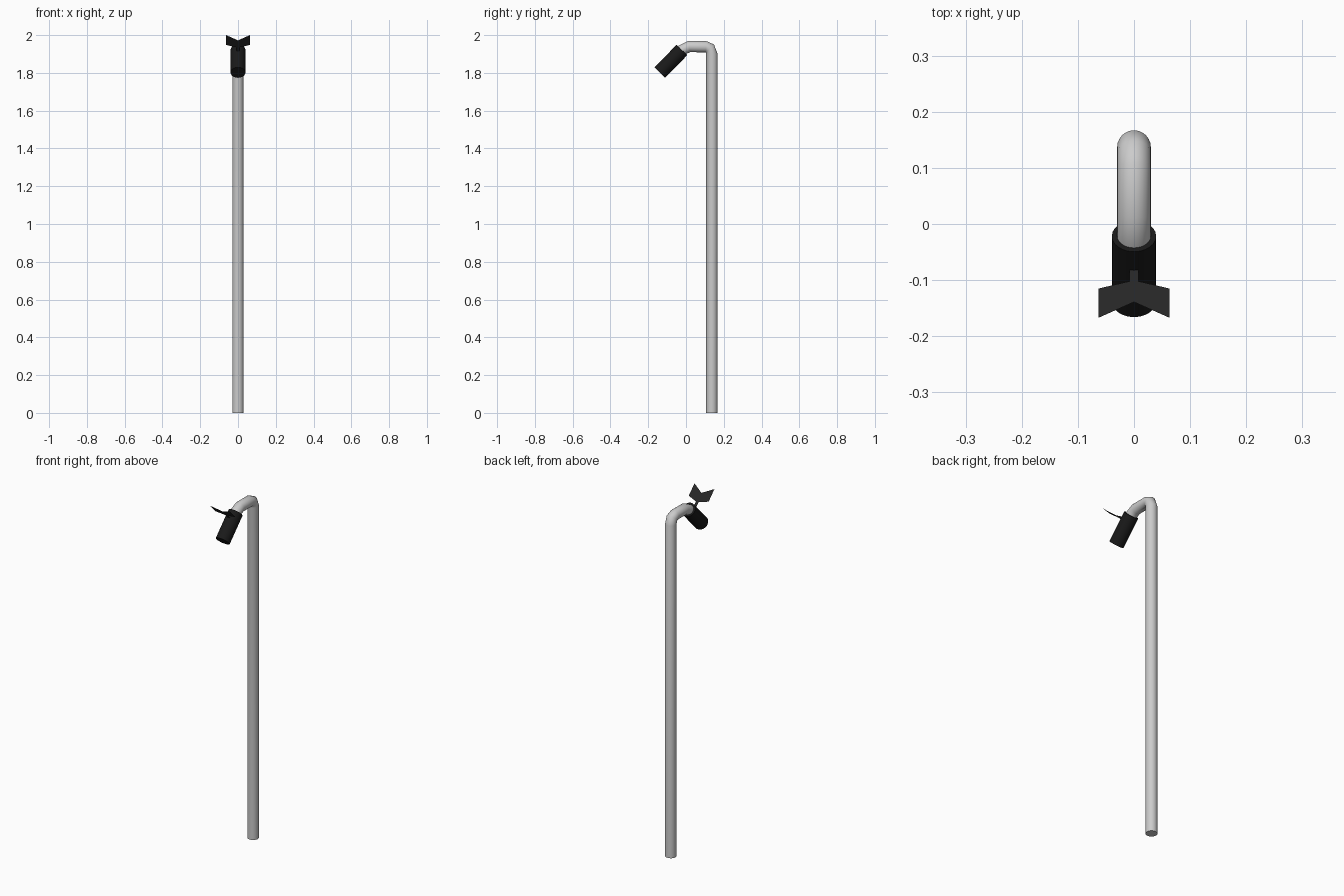
import bpy, bmesh, math
from mathutils import Vector

if "Cube" in bpy.data.objects:
    bpy.data.objects.remove(bpy.data.objects["Cube"])


def material(name, c):
    m = bpy.data.materials.new(name)
    m.diffuse_color = (c, c, c, 1)
    m.use_nodes = True
    m.node_tree.nodes["Principled BSDF"].inputs["Base Color"].default_value = m.diffuse_color
    return m


def finish(name, bm, mat=None, smooth=True):
    bmesh.ops.recalc_face_normals(bm, faces=bm.faces)
    me = bpy.data.meshes.new(name)
    bm.to_mesh(me)
    bm.free()
    ob = bpy.data.objects.new(name, me)
    bpy.context.collection.objects.link(ob)
    if mat:
        me.materials.append(mat)
    if smooth:
        bpy.ops.object.select_all(action='DESELECT')
        ob.select_set(True)
        bpy.context.view_layer.objects.active = ob
        bpy.ops.object.shade_smooth_by_angle(angle=math.radians(50))
    return ob


def tube(name, stations, radius, sides, mat=None):
    # each station: y, z, tilt in degrees (0 = path runs up, 90 = runs to the front)
    bm = bmesh.new()
    rings = []
    for y, z, tilt in stations:
        t = math.radians(tilt)
        across = Vector((0, math.cos(t), math.sin(t)))
        ring = []
        for i in range(sides):
            a = 2 * math.pi * i / sides
            p = Vector((0, y, z)) + radius * (math.cos(a) * Vector((1, 0, 0)) + math.sin(a) * across)
            ring.append(bm.verts.new(p))
        rings.append(ring)
    for r, s in zip(rings, rings[1:]):
        for i in range(sides):
            j = (i + 1) % sides
            bm.faces.new((r[i], r[j], s[j], s[i]))
    bm.faces.new(rings[0])
    bm.faces.new(rings[-1])
    return finish(name, bm, mat)


black = material("black_grip", 0.01)
dark = material("dark_trigger", 0.02)

# pole with a tight bend at the top, running forward and dipping into the grip
tube("bent_pole", [(0.137, 0, 0), (0.137, 1.901, 0), (0.127, 1.929, 45), (0.106, 1.939, 90),
                   (0.016, 1.939, 100), (-0.022, 1.921, 135), (-0.028, 1.915, 135)], 0.03, 24)

# slanted handle grip
tube("grip", [(-0.0215, 1.9215, 135), (-0.138, 1.802, 135)], 0.0395, 24, black)

# thin forked trigger plate standing square to the grip
half = [(0.008, -0.078), (0.008, -0.102), (0.063, -0.115), (0.063, -0.167)]
outline = half + [(0, -0.139)] + [(-x, y) for x, y in reversed(half)]
bm = bmesh.new()
bm.faces.new([bm.verts.new((x, y, 1.833 - y)) for x, y in outline])
finish("trigger_plate", bm, dark, smooth=False)
